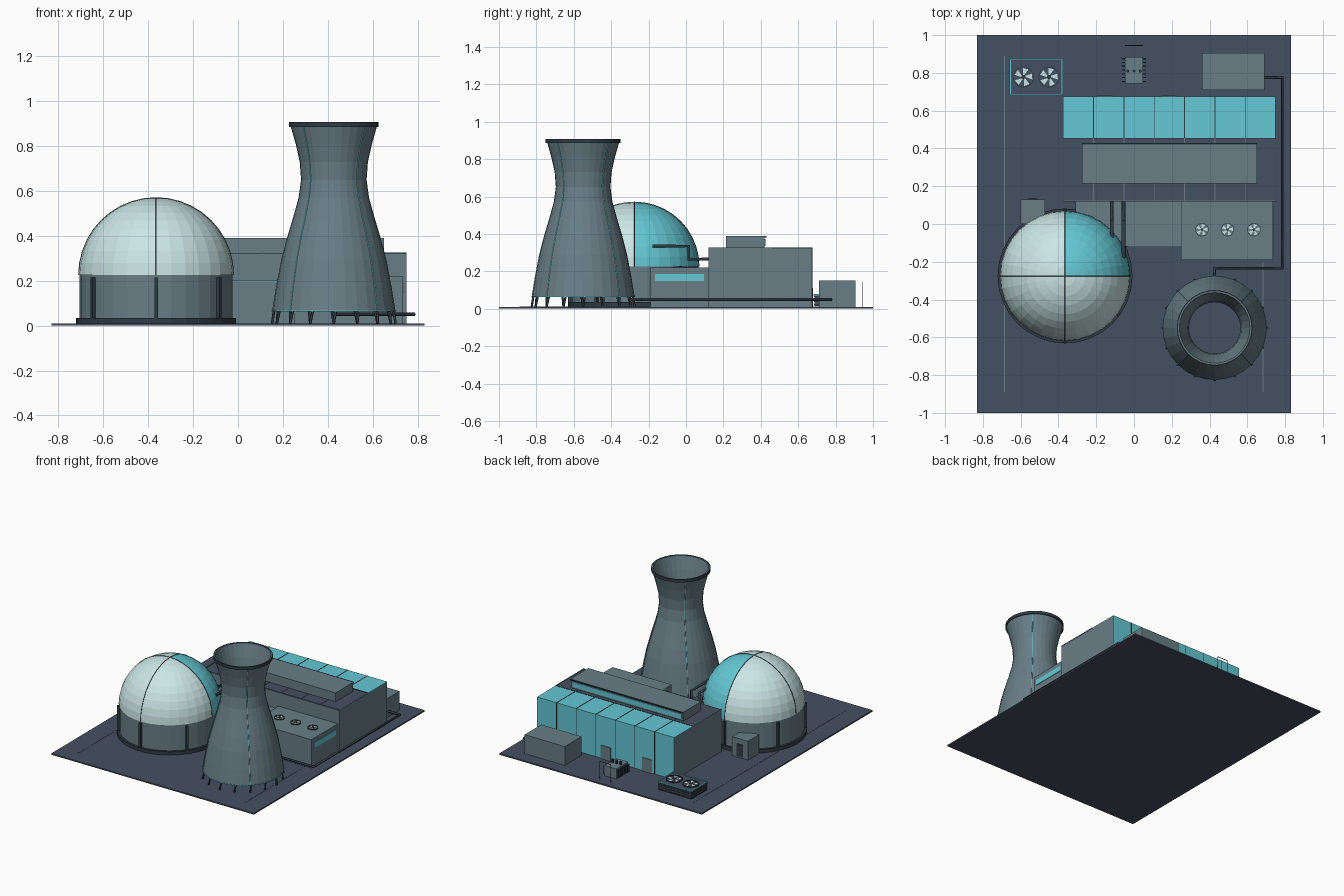
import bpy, bmesh, math
from mathutils import Vector, Matrix

cube = bpy.data.objects.get("Cube")
if cube:
    bpy.data.objects.remove(cube, do_unlink=True)


def material(name, r, g, b):
    m = bpy.data.materials.new(name)
    m.use_nodes = True
    m.diffuse_color = (r, g, b, 1)
    m.node_tree.nodes["Principled BSDF"].inputs["Base Color"].default_value = (r, g, b, 1)
    return m


GROUND = material("slate ground", .06, .08, .12)
GREY = material("blue grey wall", .14, .21, .24)
TEAL = material("teal panel", .13, .58, .66)
PALE = material("pale dome", .60, .79, .79)
DARK = material("dark steel", .03, .045, .06)


def add_mesh(name, bm, *mats):
    bmesh.ops.recalc_face_normals(bm, faces=bm.faces)
    me = bpy.data.meshes.new(name)
    bm.to_mesh(me)
    bm.free()
    for m in mats:
        me.materials.append(m)
    ob = bpy.data.objects.new(name, me)
    bpy.context.collection.objects.link(ob)
    return ob


def box(name, x, y, z, mat, turn=0.0):
    """Box from three (low, high) ranges."""
    bm = bmesh.new()
    bmesh.ops.create_cube(bm, size=1)
    bmesh.ops.scale(bm, verts=bm.verts, vec=[b - a for a, b in (x, y, z)])
    ob = add_mesh(name, bm, mat)
    ob.location = [(a + b) / 2 for a, b in (x, y, z)]
    ob.rotation_euler.z = turn
    return ob


def lathe(name, profile, centre, sides, *mats, closed=False):
    """Turn (radius, z) points around a vertical axis."""
    bm = bmesh.new()
    rings = []
    for r, z in profile:
        if r < 1e-5:
            rings.append([bm.verts.new((0, 0, z))] * sides)
        else:
            rings.append([bm.verts.new((r * math.cos(math.tau * i / sides),
                                        r * math.sin(math.tau * i / sides), z)) for i in range(sides)])
    pairs = list(zip(rings, rings[1:]))
    if closed:
        pairs.append((rings[-1], rings[0]))
    for a, b in pairs:
        for i in range(sides):
            j = (i + 1) % sides
            bm.faces.new(list(dict.fromkeys((a[i], a[j], b[j], b[i]))))
    ob = add_mesh(name, bm, *mats)
    ob.location = (*centre, 0)
    return ob


def pipe(name, points, radius, mat):
    cu = bpy.data.curves.new(name, 'CURVE')
    cu.dimensions = '3D'
    cu.bevel_depth = radius
    cu.bevel_resolution = 1
    cu.use_fill_caps = True
    sp = cu.splines.new('POLY')
    sp.points.add(len(points) - 1)
    for p, co in zip(sp.points, points):
        p.co = (*co, 1)
    cu.materials.append(mat)
    ob = bpy.data.objects.new(name, cu)
    bpy.context.collection.objects.link(ob)
    return ob


def polar(c, r, deg, z):
    a = math.radians(deg)
    return (c[0] + r * math.cos(a), c[1] + r * math.sin(a), z)


def fan(name, x, y, z, r):
    """Ring, hub and five flat blades."""
    lathe(name + "_ring", [(r, z), (r, z + .008), (r * .9, z + .008), (r * .9, z)], (x, y), 20, DARK, closed=True)
    lathe(name + "_hub", [(r * .2, z), (r * .2, z + .01), (0, z + .01)], (x, y), 10, DARK)
    bm = bmesh.new()
    for k in range(5):
        a = k * 72
        bm.faces.new([bm.verts.new(polar((x, y), q * r, a + d, z + .006))
                      for q, d in ((.15, 0), (.85, -15), (.85, 22), (.15, 40))])
    add_mesh(name + "_blades", bm, PALE)


# Site slab and painted lines
box("site_slab", (-.83, .83), (-1, 1), (0, .01), GROUND)
box("site_line_right", (-.687, -.683), (-.89, .89), (.01, .012), GREY)
box("site_line_left", (.681, .685), (-.89, -.2), (.01, .012), GREY)

# Reactor containment
C, R, SPRING = (-.365, -.275), .345, .225
lathe("containment_footing", [(0, .01), (.357, .01), (.357, .035), (0, .035)], C, 32, DARK)
lathe("containment_drum", [(R - .004, .03), (R - .004, SPRING), (0, SPRING)], C, 32, GREY)
arc = [(R * math.cos(t), SPRING + R * math.sin(t)) for t in [i * math.pi / 20 for i in range(11)]]
dome = lathe("containment_dome", arc, C, 32, PALE, TEAL)
for f in dome.data.polygons:
    f.material_index = int(f.center.x > 0 and f.center.y > 0)
for k in range(4):
    pipe(f"dome_seam_{k}", [polar(C, r, k * 90, z) for r, z in arc], .0025, DARK)
for deg in (-90, -36, 27, 90, 153, 216):
    p = polar(C, R, deg, 0)
    box("drum_buttress", (p[0] - .008, p[0] + .008), (p[1] - .01, p[1] + .01),
        (.03, .215), DARK, math.radians(deg + 90))

# Cooling tower
T = (.427, -.55)
shell = [(.275, .065), (.258, .17), (.235, .29), (.209, .39), (.182, .48), (.157, .57),
         (.146, .65), (.152, .73), (.17, .81), (.19, .88), (.197, .905)]
inner = [(r - .01, z) for r, z in reversed(shell)]
lathe("tower_shell", shell + inner, T, 32, GREY, closed=True)
lathe("tower_rim", [(.194, .885), (.2, .885), (.2, .907), (.194, .907)], T, 32, DARK, closed=True)
lathe("tower_base_trim", [(.27, .062), (.277, .062), (.277, .067), (.27, .067)], T, 32, TEAL, closed=True)
for k in range(4):
    a = 45 + 90 * k
    pipe(f"tower_seam_{k}", [polar(T, r, a, z) for r, z in shell], .0025, TEAL)
for k in range(16):
    a = 22.5 * k
    pipe("tower_leg", [polar(T, .275, a, .01), polar(T, .266, a + 2, .068)], .006, DARK)

# Turbine hall
X, Y, TOP = (-.375, .75), (.12, .67), .325
box("turbine_hall", X, Y, (.01, TOP - .004), GREY)
box("hall_roof", (X[0] + .004, X[1] - .004), (Y[0] + .004, .46), (TOP - .006, TOP - .001), GROUND)
box("hall_roof_glazing", X, (.455, Y[1]), (TOP - .006, TOP), TEAL)
box("hall_back_glazing", X, (Y[1], Y[1] + .004), (.012, TOP), TEAL)
step = (X[1] - X[0]) / 7
for k in range(8):
    x = X[0] + step * k
    box("roof_rib", (x - .002, x + .002), (Y[0], .455), (TOP - .004, TOP + .002), GREY)
    if 0 < k < 7:
        box("glazing_rib", (x - .002, x + .002), (.455, Y[1] + .005), (TOP - .004, TOP + .002), DARK)
        box("back_rib", (x - .002, x + .002), (Y[1], Y[1] + .006), (.012, TOP), DARK)
box("glazing_edge", X, (.45, .456), (TOP - .004, TOP + .002), DARK)
for x in (-.155, .185):
    box("hall_door", (x - .04, x + .04), (.67, .679), (.01, .11), GREY)
box("roof_monitor", (-.275, .65), (.215, .42), (TOP - .005, .39), GREY)
box("monitor_window", (-.26, .635), (.42, .424), (.335, .372), TEAL)
box("monitor_eave", (-.275, .65), (.42, .43), (.382, .39), DARK)

# Link block and pump house
box("link_block", (-.31, .25), (-.12, .12), (.01, .2), GREY)
box("link_trim", (-.03, .25), (-.123, -.119), (.196, .201), TEAL)
box("pump_house", (.25, .735), (-.19, .12), (.01, .22), GREY)
box("pump_house_trim", (.248, .252), (-.12, .12), (.216, .221), TEAL)
box("pump_house_window", (.735, .739), (-.166, .095), (.147, .187), TEAL)
for k, x in enumerate((.36, .495, .635)):
    fan(f"pump_fan_{k}", x, -.03, .219, .036)

# Pipework
for x in (-.118, -.055):
    pipe("steam_pipe", [(x, -.18, .335), (x, .015, .335), (x, .015, .265), (x, .13, .265)], .01, DARK)
pipe("cooling_main", [(.427, -.3, .05), (.427, -.235, .05), (.785, -.235, .05),
                      (.785, .775, .05), (.68, .775, .05)], .009, DARK)

# Outbuildings
box("store", (.36, .69), (.71, .905), (.01, .15), GREY)
box("service_hut", (-.6, -.47), (.0, .13), (.01, .15), GREY)
box("hut_door", (-.56, -.51), (.13, .135), (.02, .11), DARK)

# Chiller unit
box("chiller_body", (-.652, -.383), (.688, .867), (.015, .075), GROUND)
for z in (.02, .035, .05, .062):
    box("chiller_louvre", (-.656, -.379), (.684, .871), (z, z + .005), DARK)
for x in (-.655, -.38):
    box("chiller_rim_side", (x - .003, x + .003), (.682, .873), (.072, .079), TEAL)
for y in (.685, .87):
    box("chiller_rim_end", (-.658, -.377), (y - .003, y + .003), (.072, .079), TEAL)
for k, x in enumerate((-.585, -.45)):
    fan(f"chiller_fan_{k}", x, .778, .074, .057)

# Transformer with fins and bushings
box("transformer", (-.048, .048), (.745, .885), (.01, .085), GREY)
for k in range(7):
    y = .755 + .02 * k
    for s in (-1, 1):
        box("transformer_fin", (s * .055 - .008, s * .055 + .008), (y - .003, y + .003), (.02, .075), DARK)
for x in (-.033, 0, .033):
    lathe("bushing", [(.008, .08), (.008, .11), (0, .11)], (x, .81), 8, DARK)

# Line gantry
pipe("gantry", [(-.045, .945, .01), (-.045, .945, .14), (.045, .945, .14), (.045, .945, .01)], .003, DARK)
